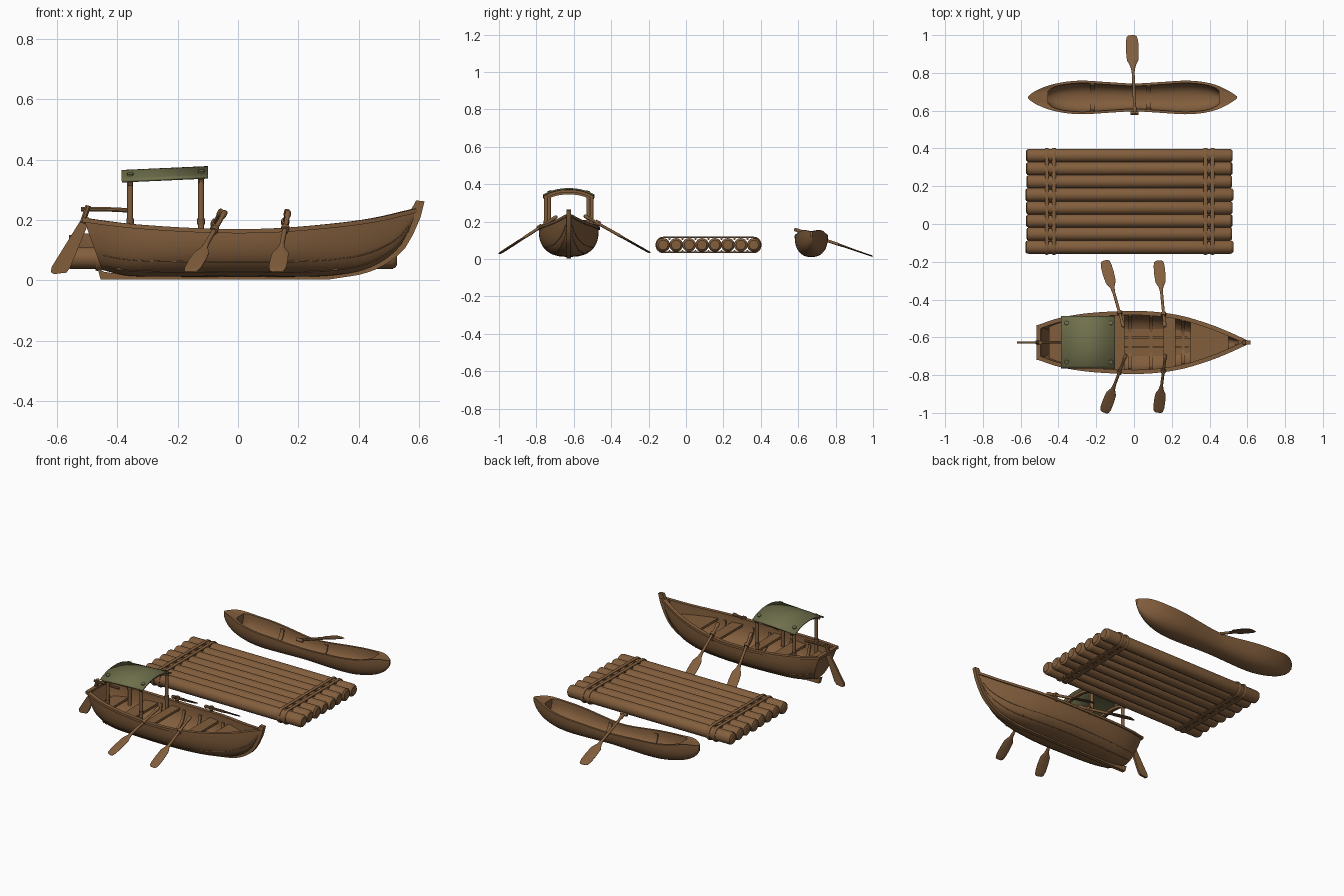
import bpy, bmesh, math
from mathutils import Vector as V

if "Cube" in bpy.data.objects:
    bpy.data.objects.remove(bpy.data.objects["Cube"])


def material(name, rgb):
    m = bpy.data.materials.new(name)
    m.diffuse_color = (*rgb, 1)
    m.use_nodes = True
    m.node_tree.nodes["Principled BSDF"].inputs["Base Color"].default_value = m.diffuse_color
    return m


WOOD = material("brown wood", (0.225, 0.112, 0.046))
ROPE = material("dark rope", (0.17, 0.088, 0.04))
CANVAS = material("olive canvas", (0.165, 0.165, 0.075))
X, Z = V((1, 0, 0)), V((0, 0, 1))


def make(name, verts, faces, mat=WOOD):
    me = bpy.data.meshes.new(name)
    me.from_pydata([tuple(v) for v in verts], [], faces)
    bm = bmesh.new()
    bm.from_mesh(me)
    bmesh.ops.recalc_face_normals(bm, faces=bm.faces)
    bm.to_mesh(me)
    bm.free()
    me.materials.append(mat)
    ob = bpy.data.objects.new(name, me)
    bpy.context.collection.objects.link(ob)
    return ob


def sweep(name, path, sizes, up=Z, n=12, closed=False, mat=WOOD):
    """Elliptic (or rectangular, n=4) section swept along a path; sizes = (side, up) radii."""
    path = [V(p) for p in path]
    m = len(path)
    if isinstance(sizes, tuple):
        sizes = [sizes] * m
    verts, faces = [], []
    for i, p in enumerate(path):
        a, b = (path[i - 1], path[(i + 1) % m]) if closed else (path[max(i - 1, 0)], path[min(i + 1, m - 1)])
        t = (b - a).normalized()
        s = t.cross(up).normalized()
        u = s.cross(t)
        k = math.sqrt(2) if n == 4 else 1
        for j in range(n):
            g = 2 * math.pi * (j + .5) / n
            verts.append(p + s * math.cos(g) * sizes[i][0] * k + u * math.sin(g) * sizes[i][1] * k)
    for i in range(m if closed else m - 1):
        for j in range(n):
            k = (i + 1) % m
            faces.append((i * n + j, i * n + (j + 1) % n, k * n + (j + 1) % n, k * n + j))
    if not closed:
        faces += [tuple(range(n)), tuple(range((m - 1) * n, m * n))]
    return make(name, verts, faces, mat)


def prism(name, pts, d, mat=WOOD):
    n = len(pts)
    pts = [V(p) for p in pts]
    d = V(d)
    faces = [tuple(range(n)), tuple(range(n, 2 * n))]
    faces += [(i, (i + 1) % n, n + (i + 1) % n, n + i) for i in range(n)]
    return make(name, [p - d for p in pts] + [p + d for p in pts], faces, mat)


def curve(table, x):
    """Smooth interpolation through (x, value) pairs."""
    n = len(table)
    x = min(max(x, table[0][0]), table[-1][0])
    i = max(k for k in range(n - 1) if table[k][0] <= x)

    def slope(k):
        a, b = table[max(k - 1, 0)], table[min(k + 1, n - 1)]
        return (b[1] - a[1]) / (b[0] - a[0])
    h = table[i + 1][0] - table[i][0]
    t = (x - table[i][0]) / h
    return ((2*t**3 - 3*t*t + 1) * table[i][1] + (t**3 - 2*t*t + t) * h * slope(i)
            + (3*t*t - 2*t**3) * table[i + 1][1] + (t**3 - t*t) * h * slope(i + 1))


def section(x, cy, w, zt, zb, rake, p, m=24):
    """Half-round hull section from one rim to the other."""
    out = []
    for j in range(m + 1):
        a = math.pi * j / m
        c, s = math.cos(a), max(math.sin(a), 0)
        sp = s ** p
        out.append(V((x + rake * sp, cy + w * math.copysign(abs(c) ** p, c), zt - (zt - zb) * sp)))
    return out


def hull(name, outer, inner):
    n, m = len(outer), len(outer[0])
    verts = [v for s in outer + inner for v in s]
    o = n * m
    faces = []
    for base in (0, o):
        for i in range(n - 1):
            for j in range(m - 1):
                q = base + i * m + j
                faces.append((q, q + 1, q + m + 1, q + m))
        faces += [tuple(range(base, base + m)), tuple(range(base + (n - 1) * m, base + n * m))]
    for i in range(n - 1):
        for j in (0, m - 1):
            q = i * m + j
            faces.append((q, q + m, o + q + m, o + q))
    for i in (0, n - 1):
        faces.append((i * m, i * m + m - 1, o + i * m + m - 1, o + i * m))
    return make(name, verts, faces)


def oar(name, handle, tip, width):
    a, b = V(handle), V(tip)
    prof = [(0, .006, .006), (.015, .010, .010), (.07, .010, .010), (.09, .0075, .0075), (.53, .008, .008),
            (.60, .4 * width, .006), (.68, .9 * width, .005), (.8, width, .004), (.92, .97 * width, .004),
            (.98, .8 * width, .004), (1, .5 * width, .002)]
    return sweep(name, [a.lerp(b, s) for s, _, _ in prof], [(u, v) for _, u, v in prof])


# ---- rowing boat hull
BY = -0.627
BW = [(-.51, .085), (-.4, .122), (-.25, .148), (-.05, .160), (.1, .157), (.25, .135), (.4, .09), (.5, .05), (.59, .009)]
BT = [(-.51, .2), (-.35, .18), (-.1, .165), (.1, .165), (.3, .18), (.45, .2), (.59, .232)]
BB = [(-.51, .035), (-.4, .016), (-.2, .012), (.2, .012), (.32, .017), (.42, .036), (.5, .078), (.55, .13), (.59, .215)]


def boat_section(x, inset=0.0):
    w = curve(BW, x) - inset
    return section(x, BY, max(w, .004), curve(BT, x), min(curve(BB, x) + inset * 1.3, curve(BT, x) - .01),
                   .06 * min(max((-.3 - x) / .21, 0), 1), .78)


N = 44
xs = [-.51 + 1.1 * i / N for i in range(N + 1)]
xi = [-.492 + 1.045 * i / N for i in range(N + 1)]
hull("boat_hull", [boat_section(x) for x in xs], [boat_section(x, .014) for x in xi])
for s in (-1, 1):
    sweep("gunwale_rail", [(x, BY + s * (curve(BW, x) - .005), curve(BT, x)) for x in xs], (.011, .007), n=4)
    # thin plank edges on the outside
    for j in (5, 8):
        sweep("plank_edge", [boat_section(x)[j if s > 0 else 24 - j] for x in xs[1:-1]], (.002, .002), n=6)
sweep("transom_rail", [(-.505, BY - .092, .2), (-.505, BY + .092, .2)], (.011, .008), n=4)

# keel and stem post
low = [(x, BY, curve(BB, x)) for x in xs if x > -.44]
prism("keel", [(-.455, BY, .003), (.3, BY, .003)] + [(x + .014, BY, z - .008) for x, y, z in low if x > .33]
      + [(.618, BY, .262), (.59, BY, .265), (.555, BY, .20)] + [(x - .008, BY, z + .008) for x, y, z in low[::-1] if x < .55]
      + [(-.465, BY, .04)], (0, .011, 0))


# ribs and seats
def inner_half(x, z):
    zt, zb = curve(BT, x), curve(BB, x) + .018
    e = 2 / .78
    return max(curve(BW, x) - .012, .004) * max(1 - max((zt - z) / (zt - zb), 0) ** e, .02) ** (1 / e)


for x in (-.3, -.17, -.02, .09, .26):
    sweep("boat_rib", boat_section(x, .016)[1:-1], (.005, .008), X, 4)
for name, x0, x1, z in (("stern_seat", -.45, -.37, .125), ("canopy_seat", -.27, -.19, .13), ("middle_seat", -.105, -.05, .135),
                        ("front_seat", .155, .22, .135), ("bow_seat", .30, .50, .145)):
    st = [x0 + (x1 - x0) * i / 5 for i in range(6)]
    prism(name, [(x, BY - inner_half(x, z), z) for x in st] + [(x, BY + inner_half(x, z), z) for x in st[::-1]], (0, 0, .007))
for y in (-.05, 0, .05):
    prism("floor_board", [(-.4, BY + y - .022, .038), (.33, BY + y - .022, .038), (.33, BY + y + .022, .038),
                          (-.4, BY + y + .022, .038)], (0, 0, .004))


# canopy on four posts
def roof_z(x, y):
    return .362 + (x + .385) * .045 - .034 * (abs(y) / .137) ** 2.2


cols, ys = (-.385, -.10), [-.137 + .274 * j / 20 for j in range(21)]
canopy = make("canopy", [(x, BY + y, roof_z(x, y)) for x in cols for y in ys],
              [(j, j + 1, 22 + j, 21 + j) for j in range(20)], CANVAS)
mod = canopy.modifiers.new("thickness", "SOLIDIFY")
mod.thickness, mod.offset = .008, 0
for x, h in ((-.357, .105), (-.122, .122)):
    sweep("canopy_beam", [(x, BY + y * .97, roof_z(x, y) - .011) for y in ys], (.007, .008), X, 4)
    for s in (-1, 1):
        sweep("canopy_post", [(x, BY + s * h, .09), (x, BY + s * h, roof_z(x, h) - .008)], (.010, .010), X, 10)
        sweep("post_lashing", [(x, BY + s * h, .185), (x, BY + s * h, .205)], (.013, .013), X, 10, mat=ROPE)
        sweep("canopy_button", [(x, BY + s * .1, roof_z(x, .1) - .004), (x, BY + s * .104, roof_z(x, .1) + .008)],
              (.011, .011), X, 10, mat=CANVAS)

# rudder and tiller
prism("rudder", [(-.498, BY, .212), (-.518, BY, .205), (-.617, BY, .045), (-.62, BY, .028), (-.61, BY, .021),
                 (-.568, BY, .026), (-.555, BY, .045), (-.497, BY, .185)], (0, .006, 0))
sweep("rudder_head", [(-.515, BY, .19), (-.496, BY, .248)], (.010, .012), V((0, 1, 0)), 8)
sweep("tiller", [(-.52, BY, .236), (-.44, BY, .236), (-.355, BY, .232)], (.007, .008), n=8)

# four oars with oarlocks
for handle, tip, lock in (((-.042, -.69, .228), (-.158, -.998, .028), (-.068, BY - .157)),
                          ((.167, -.69, .228), (.128, -.998, .028), (.155, BY - .15)),
                          ((-.055, -.545, .232), (-.155, -.194, .034), (-.078, BY + .157)),
                          ((.163, -.545, .232), (.130, -.194, .034), (.155, BY + .15))):
    oar("boat_oar", handle, tip, .031)
    a, b = V(handle), V(tip)
    t = (lock[1] - a.y) / (b.y - a.y)
    c = a.lerp(b, t)
    sweep("oarlock_ring", [c - (b - a).normalized() * .009, c + (b - a).normalized() * .009], (.014, .014), n=10)
    sweep("oarlock_pin", [(c.x, c.y, .155), (c.x, c.y, c.z)], (.009, .009), X, 8)

# ---- log raft
for i in range(8):
    y = -.122 + i * .0692
    e = (.0, .006, -.004, .004)[i % 4]
    r = .0365
    sweep("raft_log", [(-.575 + abs(e), y, .075), (-.57 + abs(e), y, .075), (-.558 + abs(e), y, .075),
                       (.51 - e, y, .075), (.52 - abs(e), y, .075), (.526 - abs(e), y, .075)],
          [(r * .7, r * .7), (r * .9, r * .9), (r, r), (r, r), (r * .9, r * .9), (r * .7, r * .7)], n=18)
for x in (-.462, -.424, .378, .416):
    loop = []
    for cy, a0 in ((.3624, -90), (-.122, 90)):
        for k in range(13):
            g = math.radians(a0 + 15 * k)
            loop.append((x, cy + .037 * math.cos(g), .075 + .040 * math.sin(g)))
    sweep("raft_rope", loop, (.0045, .011), X, 8, True, ROPE if x == 9 else WOOD)
for x in (-.443, .397):
    for i in range(7):
        y = -.0874 + i * .0692
        for z in (.108, .042):
            sweep("rope_lashing", [(x - .028, y, z), (x + .028, y, z)], (.006, .006), n=8, mat=ROPE)

# ---- dugout canoe
CY = .67
CW = [(-.56, .006), (-.53, .03), (-.45, .064), (-.36, .083), (-.27, .089), (-.15, .082), (0, .074),
      (.15, .082), (.27, .089), (.36, .083), (.44, .064), (.51, .03), (.545, .006)]
CT = [(-.56, .150), (-.5, .156), (-.38, .135), (-.2, .118), (0, .102), (.2, .116), (.38, .135), (.49, .154), (.545, .148)]
CB = [(-.56, .115), (-.53, .075), (-.45, .036), (-.3, .012), (0, .014), (.3, .012), (.44, .036), (.515, .075), (.545, .115)]


def canoe_section(x, inner=False):
    w, zt, zb = curve(CW, x), curve(CT, x), curve(CB, x)
    if inner:
        f = abs(x) / .455
        w, zb = (w - .013) * (1 - .35 * f ** 24), zb + .02 + .02 * f ** 12
    return section(x, CY, w, zt, zb, 0, .85)


cx = [-.56 + 1.105 * i / 60 for i in range(61)]
ci = [-.455 + .905 * i / 60 for i in range(61)]
hull("canoe_hull", [canoe_section(x) for x in cx], [canoe_section(x, True) for x in ci])
for x in (-.222, .077):
    sweep("canoe_rib", canoe_section(x, True)[1:-1], (.007, .012), X, 4)
oar("canoe_paddle", (.004, .588, .156), (-.012, .999, .014), .035)
sweep("paddle_grip", [(-.018, .586, .156), (.024, .586, .156)], (.009, .010), n=10)

# smooth shading with crisp edges
for ob in bpy.context.scene.objects:
    ob.select_set(True)
bpy.context.view_layer.objects.active = canopy
bpy.ops.object.shade_smooth_by_angle(angle=math.radians(38))
